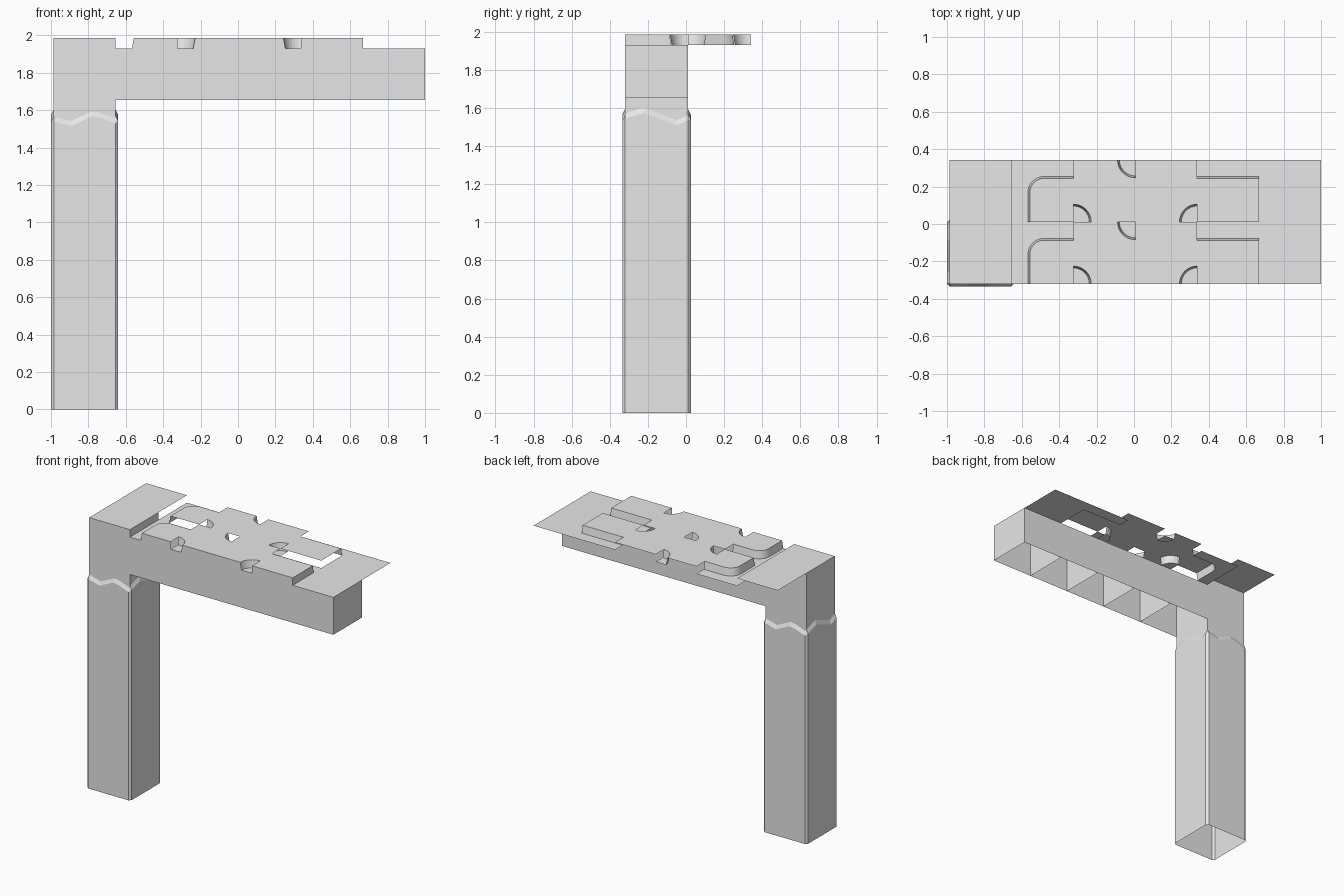
import bpy
import bmesh
from math import cos, sin, radians
from mathutils import Vector

cube = bpy.data.objects.get("Cube")
if cube:
    bpy.data.objects.remove(cube, do_unlink=True)

GREY = bpy.data.materials.new("light grey")
GREY.use_nodes = True
GREY.diffuse_color = (0.8, 0.8, 0.8, 1)
GREY.node_tree.nodes["Principled BSDF"].inputs["Base Color"].default_value = (0.8, 0.8, 0.8, 1)

# Main dimensions
TILE = 0.331
X = [-0.655 + TILE * i for i in range(6)]
WEST = X[0] - TILE
ROWS = [-0.32, -0.32 + TILE]
SOUTH, MID, NORTH = ROWS[0], ROWS[1], ROWS[1] + TILE
UNDER, FLOOR, TOP = 1.655, 1.93, 1.985
BAND, SLOPE, ROUND, PIT = 0.088, 0.01, 0.085, 0.085
UP = (0, 0, 1)


class Part:
    """Collects faces, then becomes one object."""

    def __init__(self, name):
        self.name, self.bm = name, bmesh.new()

    def face(self, points, facing):
        f = self.bm.faces.new([self.bm.verts.new(p) for p in points])
        f.normal_update()
        if f.normal.dot(Vector(facing)) < 0:
            f.normal_flip()

    def flat(self, points, z):
        self.face([(x, y, z) for x, y in points], UP)

    def rect(self, x0, x1, y0, y1, z):
        self.flat([(x0, y0), (x1, y0), (x1, y1), (x0, y1)], z)

    def wall_x(self, x, y0, y1, z0, z1, side=1):
        self.face([(x, y0, z0), (x, y1, z0), (x, y1, z1), (x, y0, z1)], (side, 0, 0))

    def wall_y(self, y, x0, x1, z0, z1, side=-1):
        self.face([(x0, y, z0), (x1, y, z0), (x1, y, z1), (x0, y, z1)], (0, side, 0))

    def slope(self, low, high):
        for i in range(len(low) - 1):
            self.face([(*low[i], FLOOR), (*low[i + 1], FLOOR),
                       (*high[i + 1], TOP), (*high[i], TOP)], UP)

    def finish(self):
        bmesh.ops.remove_doubles(self.bm, verts=self.bm.verts, dist=0.0002)
        mesh = bpy.data.meshes.new(self.name)
        self.bm.to_mesh(mesh)
        self.bm.free()
        mesh.materials.append(GREY)
        ob = bpy.data.objects.new(self.name, mesh)
        bpy.context.scene.collection.objects.link(ob)


def arc(cx, cy, r, a0, a1, n=8):
    angles = [radians(a0 + (a1 - a0) * i / n) for i in range(n + 1)]
    return [(cx + r * cos(a), cy + r * sin(a)) for a in angles]


# Rounded raised tile with a low border on two sides
def rounded_tile(part, y0):
    y1 = y0 + TILE

    def edge(o):
        bend = arc(X[0] + BAND + ROUND, y1 - BAND - ROUND, ROUND - o, 90, 180)
        return [(X[1], y1 - BAND - o)] + bend + [(X[0] + BAND + o, y0)]

    part.flat(edge(SLOPE) + [(X[1], y0)], TOP)
    part.slope(edge(0), edge(SLOPE))
    part.flat(edge(0) + [(X[0], y0), (X[0], y1), (X[1], y1)], FLOOR)


# Raised tile with quarter-round pits at chosen corners
def pitted_tile(part, x0, y0, pits):
    x1, y1 = x0 + TILE, y0 + TILE
    outline = []
    for i, (cx, cy) in enumerate([(x0, y0), (x1, y0), (x1, y1), (x0, y1)]):
        if i not in pits:
            outline.append((cx, cy))
            continue
        start = 90 + 90 * i
        low = arc(cx, cy, PIT, start, start - 90)
        high = arc(cx, cy, PIT + SLOPE, start, start - 90)
        outline += high
        part.slope(low, high)
        part.flat(low + [(cx, cy)], FLOOR)
    part.flat(outline, TOP)


# Raised tile with a low border along its back
def end_tile(part, y0):
    y1 = y0 + TILE
    yb = y1 - BAND
    part.rect(X[3], X[4], y0, yb - SLOPE, TOP)
    part.slope([(X[3], yb), (X[4], yb)], [(X[3], yb - SLOPE), (X[4], yb - SLOPE)])
    part.rect(X[3], X[4], yb, y1, FLOOR)


for label, y0 in zip(("front", "back"), ROWS):
    deck = Part(label + "_deck")
    rounded_tile(deck, y0)
    pitted_tile(deck, X[1], y0, (0, 2))
    pitted_tile(deck, X[2], y0, (1,))
    end_tile(deck, y0)
    deck.rect(X[4], X[5], y0, y0 + TILE, FLOOR)
    deck.finish()

# Hollow beam, open below, with cross walls
beam = Part("beam")
beam.wall_y(SOUTH, X[0], X[5], UNDER, FLOOR)
beam.wall_y(MID, X[0], X[5], UNDER, FLOOR, 1)
for x in X[1:]:
    beam.wall_x(x, SOUTH, MID, UNDER, FLOOR)
beam.finish()

# Upright edge of the raised deck, broken by the pits
skirt = Part("deck_skirt")
left, right = X[0] + BAND, X[4]
pit_a, pit_b = X[1] + PIT, X[3] - PIT
spans = [(left, left + SLOPE, X[1], X[1]),
         (pit_a, pit_a + SLOPE, pit_b - SLOPE, pit_b),
         (X[3], X[3], right, right)]
for low0, high0, high1, low1 in spans:
    skirt.face([(low0, SOUTH, FLOOR), (low1, SOUTH, FLOOR),
                (high1, SOUTH, TOP), (high0, SOUTH, TOP)], (0, -1, 0))
yb = MID - BAND
skirt.face([(right, SOUTH, FLOOR), (right, yb, FLOOR),
            (right, yb - SLOPE, TOP), (right, SOUTH, TOP)], (1, 0, 0))
skirt.finish()

# Corner block and neck, capped by a plate reaching over the back
corner = Part("corner_block")
NECK = 1.5
corner.wall_x(WEST, SOUTH, MID, NECK, TOP, -1)
corner.wall_x(X[0], SOUTH, MID, NECK, TOP, 1)
corner.wall_y(SOUTH, WEST, X[0], NECK, TOP, -1)
corner.wall_y(MID, WEST, X[0], NECK, TOP, 1)
corner.rect(WEST, X[0], SOUTH, NORTH, TOP)
corner.finish()

# Post sleeve with chamfered corners and a jagged bevelled rim
post = Part("post_sleeve")
CX, CY = (WEST + X[0]) / 2, (SOUTH + MID) / 2
HALF, CHAMFER, NECK_HALF = 0.1795, 0.015, 0.166
wave_a = [(0, 1.54), (0.28, 1.515), (0.62, 1.567), (0.75, 1.56), (1, 1.53)]
wave_b = [(0, 1.545), (0.3, 1.575), (0.82, 1.51), (1, 1.535)]
rings = [[], [], []]
for side in range(4):
    along = Vector((cos(radians(90 * side)), sin(radians(90 * side)), 0))
    out = Vector((along.y, -along.x, 0))
    for t, z in (wave_b if side % 2 else wave_a):
        base = Vector((CX, CY, 0)) + along * (2 * t - 1) * (HALF - CHAMFER)
        rings[0].append(base + out * HALF)
        rings[1].append(base + out * HALF + Vector((0, 0, z)))
        rings[2].append(base + out * NECK_HALF + Vector((0, 0, z + 0.027)))
count = len(rings[0])
for lower, upper in zip(rings, rings[1:]):
    for i in range(count):
        j = (i + 1) % count
        middle = (lower[i] + lower[j]) / 2
        post.face([lower[i], lower[j], upper[j], upper[i]],
                  (middle.x - CX, middle.y - CY, 0))
post.finish()
